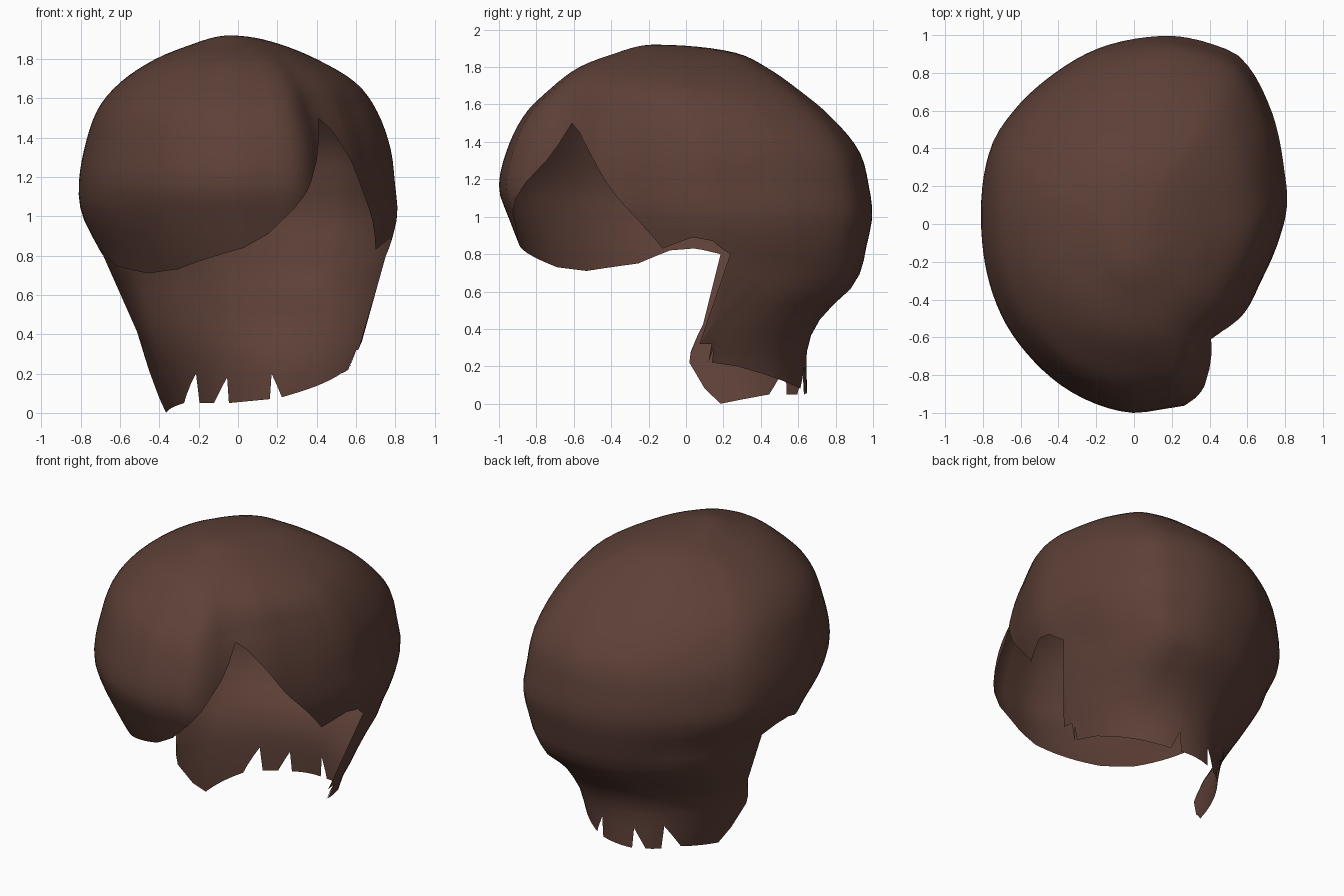
import bpy, bmesh, math

cube = bpy.data.objects.get("Cube")
if cube:
    bpy.data.objects.remove(cube, do_unlink=True)

TOP = 1.92

# Cross-sections: height, then x limits and y limits
RINGS = [
    (1.92, -.04, -.04, -.17, -.17), (1.88, -.22, .20, -.36, .25),
    (1.80, -.42, .40, -.57, .43), (1.68, -.60, .60, -.73, .60),
    (1.55, -.71, .70, -.86, .76), (1.35, -.78, .775, -.96, .93),
    (1.15, -.81, .80, -1.0, .985), (1.0, -.79, .81, -.95, 1.0),
    (.80, -.69, .76, -.87, .96), (.70, -.65, .735, -.81, .93),
    (.60, -.60, .71, -.74, .87), (.50, -.56, .675, -.70, .76),
    (.38, -.50, .64, -.70, .68), (.27, -.47, .59, -.70, .65),
    (0, -.38, .50, -.60, .65)]

# Lower hairline: azimuth in degrees (0 is +x, 90 is the back), height
HAIRLINE = [
    (-90, .84), (-82, .91), (-74, 1.03), (-68, 1.13), (-61, 1.3), (-54, 1.5),
    (-49, 1.45), (-39, 1.28), (-27, 1.05), (-14, .83), (0, .89), (8, .87),
    (12, .8), (12.4, .32), (19, .32), (20, .22), (21, .3), (22, .22),
    (36, .2), (50, .16), (76, .08), (81, .2), (81.4, .07), (99, .05),
    (99.4, .18), (106, .05), (114, .05), (114.4, .2), (125, .05), (155, 0),
    (164, .08), (171, .22), (171.4, .42), (172, .8), (180, .83), (190, .82),
    (205, .75), (230, .71), (245, .73), (270, .84)]

# Parting groove: azimuth, radius factor
GROOVE = [(-90, 1), (-80, 1), (-73, 1.02), (-66, .98), (-60, .91), (-53, .875),
          (-38, .88), (-25, .89), (-8, .95), (6, 1), (20, 1), (270, 1)]

# Uneven fullness of the back: azimuth, radius factor
FULLNESS = [(-90, 1), (0, 1), (20, 1.02), (41, 1.08), (57, 1.12), (66, 1.08),
            (75, 1.04), (90, .98), (106, .955), (120, .955), (137, .99),
            (150, 1.02), (180, 1), (215, .99), (235, .975), (255, .98), (270, 1)]


def linear(table, x):
    for (x0, y0), (x1, y1) in zip(table, table[1:]):
        if x <= x1:
            return y0 + (y1 - y0) * max(0, (x - x0) / (x1 - x0))
    return table[-1][1]


def curve(table, x):
    """Smooth cubic through the table's points."""
    def slope(i):
        (x0, y0), (x1, y1) = table[max(0, i - 1)], table[min(len(table) - 1, i + 1)]
        return (y1 - y0) / (x1 - x0)
    i = 0
    while i < len(table) - 2 and x > table[i + 1][0]:
        i += 1
    (x0, y0), (x1, y1) = table[i], table[i + 1]
    h = x1 - x0
    t = min(1, max(0, (x - x0) / h))
    return (y0 * (1 + 2 * t) * (1 - t) ** 2 + y1 * t * t * (3 - 2 * t)
            + h * t * (1 - t) * (slope(i) * (1 - t) - slope(i + 1) * t))


def depth(z):
    return math.sqrt(max(0, TOP - z))


def ramp(z, start, end):
    return min(1, max(0, (z - start) / (end - start)))


LIMITS = [[(depth(r[0]), r[k]) for r in RINGS] for k in range(1, 5)]

# Backward sweep of the side edges behind the ears, in degrees by height
SWEEP = [(depth(z), d) for z, d in ((1.92, 0), (.85, 0), (.8, 3), (.7, 11), (.6, 9),
                                    (.5, 4), (.42, 0), (.22, -5), (0, -5))]


def surface(azimuth, u):
    """Point on the hair shell at an azimuth and a depth below the crown."""
    z = TOP - u * u
    xl, xr, yf, yb = (curve(t, u) for t in LIMITS)
    a, b = max(1e-6, (xr - xl) / 2), max(1e-6, (yb - yf) / 2)
    angle = math.radians(azimuth)
    if 0 < azimuth < 180:
        angle += math.radians(linear(SWEEP, u)) * math.cos(angle)
    c, s = math.cos(angle), math.sin(angle)
    r = 1 / math.hypot(c / a, s / b)
    r *= 1 + (curve(GROOVE, azimuth) - 1) * ramp(z, 1.9, 1.56)
    swell = (curve(FULLNESS, azimuth) - 1) * ramp(z, 0, .75)
    if swell < 0:
        swell *= ramp(z, 1.9, 1.4)
    r *= 1 + swell
    return ((xl + xr) / 2 + r * c, (yf + yb) / 2 + r * s, z)


# Hair shell: columns run from the crown and stop at the hairline
ROWS = 40
azimuths = sorted({float(a) for a in range(-90, 270, 4)} | {float(h[0]) for h in HAIRLINE[:-1]})
bm = bmesh.new()
columns = []
for az in azimuths:
    end = depth(linear(HAIRLINE, az))
    columns.append([bm.verts.new(surface(az, min(end, depth(0) * i / ROWS)))
                    for i in range(ROWS + 1)])
for left, right in zip(columns, columns[1:] + columns[:1]):
    for i in range(ROWS):
        bm.faces.new((left[i], left[i + 1], right[i + 1], right[i]))
bmesh.ops.remove_doubles(bm, verts=bm.verts, dist=.0005)
loose = [v for v in bm.verts if not v.link_faces]
bmesh.ops.delete(bm, geom=loose, context='VERTS')
for f in bm.faces:
    f.smooth = True

mesh = bpy.data.meshes.new("hair_shell")
bm.to_mesh(mesh)
bm.free()
hair = bpy.data.objects.new("hair_shell", mesh)
bpy.context.collection.objects.link(hair)

# Brown hair colour
brown = bpy.data.materials.new("dark_brown")
brown.use_nodes = True
colour = (.109, .051, .038, 1)
brown.diffuse_color = colour
brown.node_tree.nodes["Principled BSDF"].inputs["Base Color"].default_value = colour
mesh.materials.append(brown)
